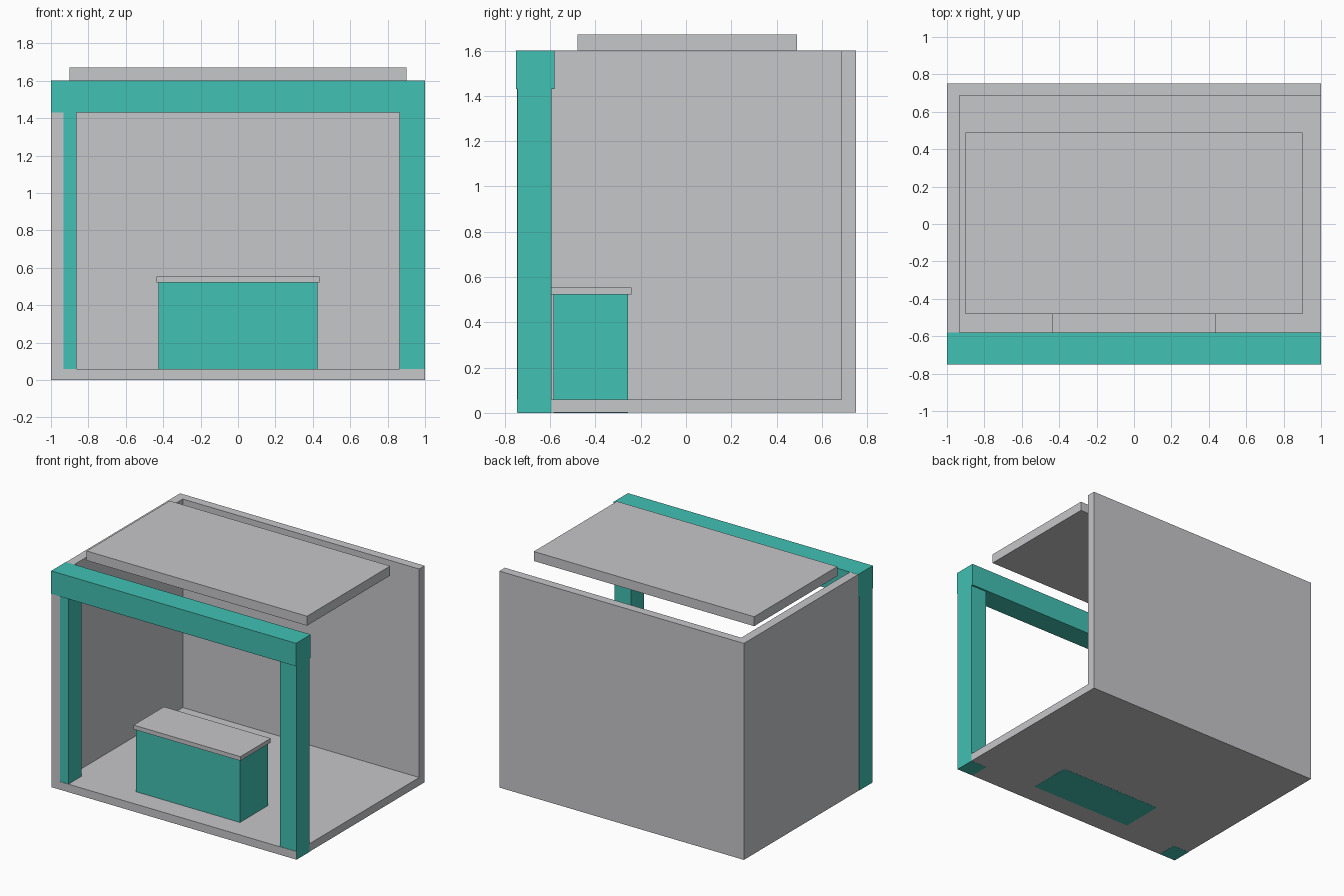
import bpy

if "Cube" in bpy.data.objects:
    bpy.data.objects.remove(bpy.data.objects["Cube"])


def make_material(name, rgb):
    mat = bpy.data.materials.new(name)
    mat.diffuse_color = (*rgb, 1.0)
    mat.use_nodes = True
    mat.node_tree.nodes["Principled BSDF"].inputs["Base Color"].default_value = mat.diffuse_color
    return mat


grey = make_material("light grey", (0.565, 0.571, 0.584))
teal = make_material("teal", (0.054, 0.533, 0.456))


def box(name, x, y, z, mat):
    """Box spanning the given (min, max) ranges."""
    bpy.ops.mesh.primitive_cube_add(size=1)
    ob = bpy.context.object
    ob.name = ob.data.name = name
    for v in ob.data.vertices:
        v.co = [lo + (c + 0.5) * (hi - lo) for c, (lo, hi) in zip(v.co, (x, y, z))]
    ob.data.materials.append(mat)
    return ob


# Grey shell, a hair inside the teal frame so flush faces stay clean
E = 0.999
DEPTH = (-0.746, 0.751)
box("floor", (-E, E), DEPTH, (0.001, 0.06), grey)
box("back_wall", (-E, E), (0.687, 0.751), (0.001, E + 0.6), grey)
box("left_wall", (-E, -0.932), DEPTH, (0.001, E + 0.6), grey)

# Floating roof panel
box("roof_panel", (-0.9, 0.9), (-0.48, 0.49), (1.6, 1.67), grey)

# Teal front frame: two posts and a header beam
for side, x in (("left", (-1, -0.863)), ("right", (0.863, 1))):
    box(side + "_post", x, (-0.743, -0.593), (0, 1.43), teal)
box("header_beam", (-1, 1), (-0.751, -0.58), (1.43, 1.6), teal)

# Counter with a slightly overhanging top
box("counter_base", (-0.425, 0.425), (-0.584, -0.256), (0, 0.522), teal)
box("counter_top", (-0.436, 0.436), (-0.595, -0.241), (0.522, 0.553), grey)
